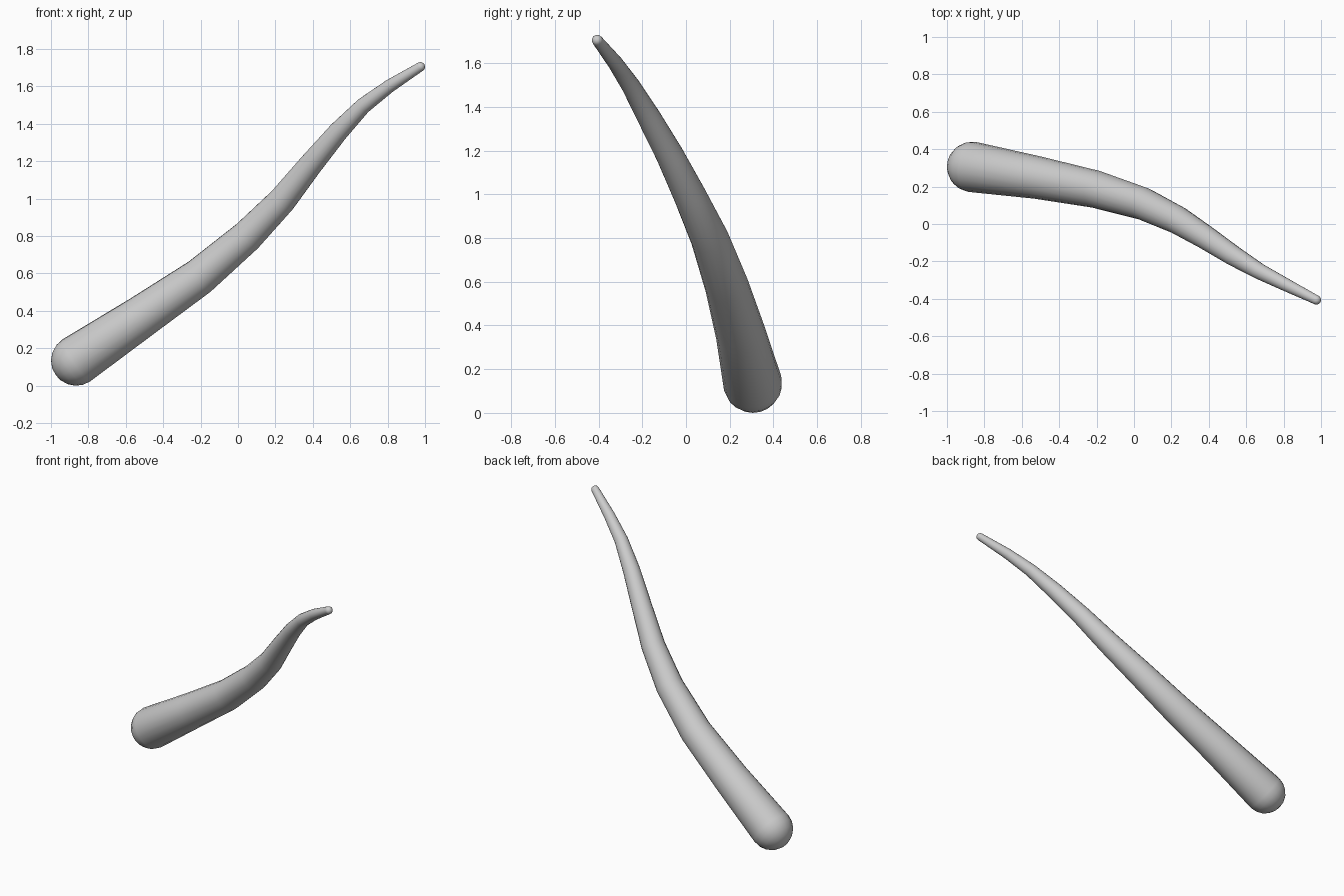
import bpy, bmesh, math
from mathutils import Vector

if "Cube" in bpy.data.objects:
    bpy.data.objects.remove(bpy.data.objects["Cube"])

SIDES = 20
CAP = 5
# centreline x, y, z and radius, thick end to thin tip
path = [(-0.865, 0.305, 0.135, 0.135), (-0.515, 0.248, 0.37, 0.114),
        (-0.205, 0.186, 0.583, 0.100), (0.05, 0.108, 0.80, 0.087),
        (0.235, 0.020, 0.99, 0.075), (0.385, -0.073, 1.178, 0.064),
        (0.535, -0.172, 1.357, 0.054), (0.67, -0.253, 1.497, 0.043),
        (0.81, -0.324, 1.602, 0.035), (0.975, -0.406, 1.705, 0.025)]
pts = [Vector(p[:3]) for p in path]
rad = [p[3] for p in path]
n = len(pts)
tans = [(pts[min(i + 1, n - 1)] - pts[max(i - 1, 0)]).normalized() for i in range(n)]

# ring stations: rounded start, body, rounded tip
stations = []
for k in range(1, CAP):
    a = math.pi / 2 * k / CAP
    stations.append((pts[0] - tans[0] * rad[0] * math.cos(a), tans[0], rad[0] * math.sin(a)))
stations += list(zip(pts, tans, rad))
for k in range(CAP - 1, 0, -1):
    a = math.pi / 2 * k / CAP
    stations.append((pts[-1] + tans[-1] * rad[-1] * math.cos(a), tans[-1], rad[-1] * math.sin(a)))

# sweep the rings along the path without twist
bm = bmesh.new()
rings = []
u = Vector((0, 0, 1))
for c, t, r in stations:
    u = (u - t * u.dot(t)).normalized()
    v = t.cross(u)
    rings.append([bm.verts.new(c + r * (u * math.cos(2 * math.pi * j / SIDES)
                                        + v * math.sin(2 * math.pi * j / SIDES)))
                  for j in range(SIDES)])
for a, b in zip(rings, rings[1:]):
    for j in range(SIDES):
        k = (j + 1) % SIDES
        bm.faces.new((a[j], a[k], b[k], b[j]))

# close both ends with a pole
for ring, pole in ((rings[0], pts[0] - tans[0] * rad[0]), (rings[-1], pts[-1] + tans[-1] * rad[-1])):
    p = bm.verts.new(pole)
    for j in range(SIDES):
        bm.faces.new((ring[j], ring[(j + 1) % SIDES], p))
bmesh.ops.recalc_face_normals(bm, faces=bm.faces)
for f in bm.faces:
    f.smooth = True
mesh = bpy.data.meshes.new("tapered_tail")
bm.to_mesh(mesh)
bm.free()
bpy.context.collection.objects.link(bpy.data.objects.new("tapered_tail", mesh))
